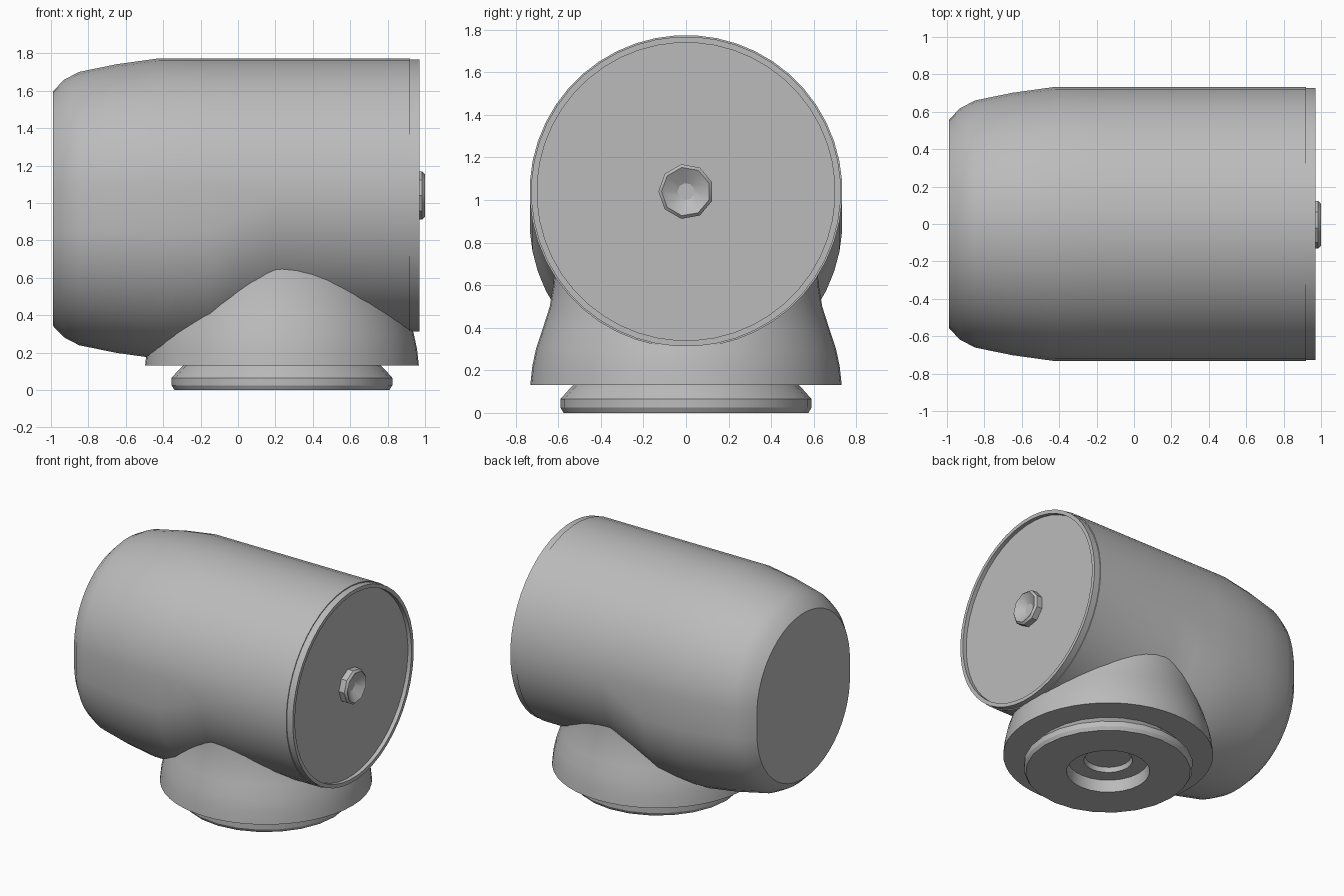
import bpy, bmesh
from math import cos, sin, pi, radians

cube = bpy.data.objects.get("Cube")
if cube:
    bpy.data.objects.remove(cube)

grey = bpy.data.materials.new("neutral grey")
grey.use_nodes = True
colour = (0.5, 0.5, 0.5, 1)
grey.diffuse_color = colour
grey.node_tree.nodes["Principled BSDF"].inputs["Base Color"].default_value = colour

AXIS = 1.04      # height of the horizontal barrel axis
BASE_X = 0.235   # centre of the base


def loft(name, rings):
    """Skin a list of equal point rings and cap both ends."""
    bm = bmesh.new()
    loops = [[bm.verts.new(p) for p in ring] for ring in rings]
    n = len(loops[0])
    for a, b in zip(loops, loops[1:]):
        for i in range(n):
            j = (i + 1) % n
            bm.faces.new((a[i], a[j], b[j], b[i]))
    bm.faces.new(loops[0][::-1])
    bm.faces.new(loops[-1])
    bmesh.ops.recalc_face_normals(bm, faces=bm.faces)
    mesh = bpy.data.meshes.new(name)
    bm.to_mesh(mesh)
    bm.free()
    obj = bpy.data.objects.new(name, mesh)
    bpy.context.collection.objects.link(obj)
    mesh.materials.append(grey)
    bpy.ops.object.select_all(action='DESELECT')
    obj.select_set(True)
    bpy.context.view_layer.objects.active = obj
    bpy.ops.object.shade_smooth_by_angle(angle=radians(30))
    return obj


def ring_x(x, r, drop=0, n=48):
    """Ring across the barrel; drop lowers its bottom half."""
    ring = []
    for i in range(n):
        a = 2 * pi * (i + 0.5) / n
        z = AXIS + r * sin(a) - (drop if sin(a) < 0 else 0)
        ring.append((x, r * cos(a), z))
    return ring


def ring_z(r, z, n=48):
    return [(BASE_X + r * cos(2 * pi * i / n), r * sin(2 * pi * i / n), z)
            for i in range(n)]


# Barrel with a rounded end and a deeper elbow side
barrel = [(-0.988, 0.56, 0.14), (-0.93, 0.62, 0.14), (-0.85, 0.662, 0.14),
          (-0.65, 0.703, 0.14), (-0.42, 0.735, 0.14), (-0.15, 0.735, 0.14),
          (0.02, 0.735, 0.07), (0.2, 0.735, 0), (0.92, 0.735, 0)]
loft("barrel", [ring_x(*s) for s in barrel])

# End cap with raised rim and recessed disc
cap = [(0.915, 0.728), (0.97, 0.728), (0.97, 0.7), (0.94, 0.7)]
loft("end_cap", [ring_x(*s) for s in cap])

# Hollow centre nut
nut = [(0.93, 0.13), (0.985, 0.13), (1.0, 0.115), (0.99, 0.1), (0.955, 0.04)]
loft("centre_nut", [ring_x(x, r, 0, 9) for x, r in nut])

# Flared collar under the barrel
collar = [(0.732, 0.13), (0.722, 0.22), (0.705, 0.3), (0.672, 0.4),
          (0.64, 0.5), (0.624, 0.6), (0.618, 0.66)]
loft("base_collar", [ring_z(*s) for s in collar])

# Foot ring with a stepped socket in its underside
foot = [(0.52, 0.14), (0.55, 0.11), (0.59, 0.065), (0.59, 0.025), (0.575, 0),
        (0.29, 0), (0.28, 0.09), (0.17, 0.09), (0.16, 0.125)]
loft("base_foot", [ring_z(r, z, 24) for r, z in foot])
